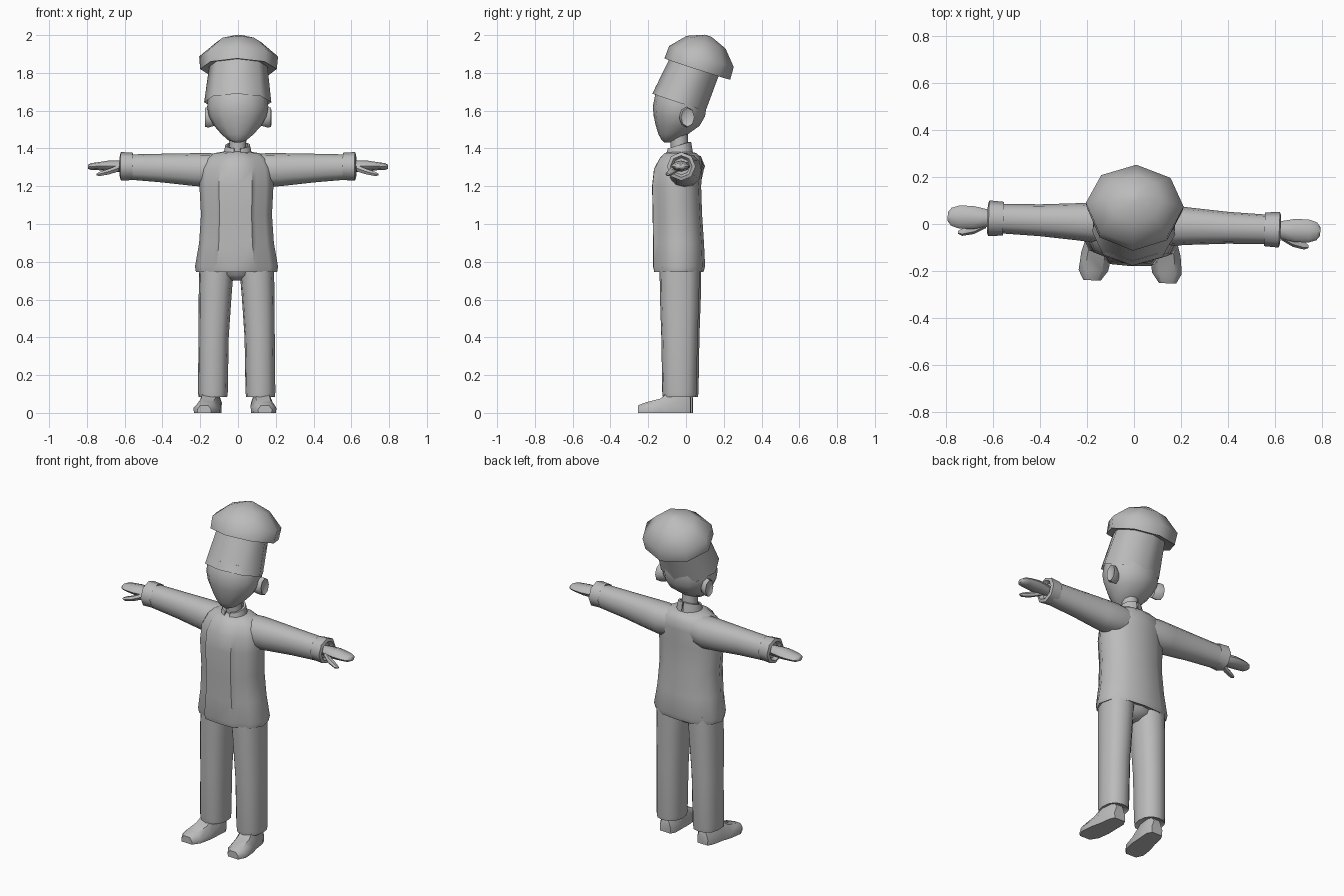
import bpy, bmesh, math
from mathutils import Vector, Matrix

cube = bpy.data.objects.get("Cube")
if cube:
    bpy.data.objects.remove(cube, do_unlink=True)

grey = bpy.data.materials.new("plain grey")
grey.use_nodes = True
grey.diffuse_color = (0.5, 0.5, 0.5, 1)
grey.node_tree.nodes["Principled BSDF"].inputs["Base Color"].default_value = (0.5, 0.5, 0.5, 1)

# The whole figure is turned slightly about the vertical axis
TURN = Matrix.Rotation(math.radians(-2.3), 4, "Z")


def loft(name, rings, caps=(True, True), side=1, shift=0.0, angle=50):
    """Skin a list of equal point rings; side=-1 mirrors in x."""
    bm = bmesh.new()
    rows = []
    for ring in rings:
        rows.append([bm.verts.new(TURN @ Vector((p[0] * side + shift, p[1], p[2]))) for p in ring])
    n = len(rows[0])
    for a, b in zip(rows, rows[1:]):
        for i in range(n):
            j = (i + 1) % n
            bm.faces.new((a[i], a[j], b[j], b[i]))
    for use, row in zip(caps, (rows[0], rows[-1])):
        if use:
            bm.faces.new(row)
    bmesh.ops.remove_doubles(bm, verts=bm.verts, dist=0.0005)
    bmesh.ops.recalc_face_normals(bm, faces=bm.faces)
    mesh = bpy.data.meshes.new(name)
    bm.to_mesh(mesh)
    bm.free()
    mesh.materials.append(grey)
    obj = bpy.data.objects.new(name, mesh)
    bpy.context.collection.objects.link(obj)
    bpy.ops.object.select_all(action="DESELECT")
    obj.select_set(True)
    bpy.context.view_layer.objects.active = obj
    bpy.ops.object.shade_smooth_by_angle(angle=math.radians(angle))
    return obj


def oval(n, centre, u, v, power=1.0):
    """Ring of n points about centre; power under 1 squares it off."""
    c, u, v = Vector(centre), Vector(u), Vector(v)
    pts = []
    for i in range(n):
        t = 2 * math.pi * i / n
        a, b = math.cos(t), math.sin(t)
        a = math.copysign(abs(a) ** power, a)
        b = math.copysign(abs(b) ** power, b)
        pts.append(c + u * a + v * b)
    return pts


def flat(n, x, y, z, rx, ry, power=1.0):
    return oval(n, (x, y, z), (0, -ry, 0), (rx, 0, 0), power)


def upright(n, x, y, z, ry, rz, power=1.0):
    return oval(n, (x, y, z), (0, ry, 0), (0, 0, rz), power)


# Jacket with a raised front panel
HALF = [(0, -1), (0.45, -0.96), (0.55, -0.74), (0.82, -0.6), (1, -0.05),
        (0.9, 0.55), (0.5, 0.93), (0, 1)]
SECTION = HALF + [(-x, y) for x, y in HALF[-2:0:-1]]
JACKET = [(0.755, 0.195, -0.04, 0.115), (0.745, 0.215, -0.038, 0.13), (0.775, 0.22, -0.037, 0.138),
          (0.9, 0.198, -0.04, 0.135), (1.05, 0.188, -0.046, 0.131), (1.2, 0.196, -0.05, 0.13),
          (1.29, 0.19, -0.042, 0.128), (1.345, 0.165, -0.03, 0.112), (1.375, 0.12, -0.03, 0.085),
          (1.385, 0.06, -0.03, 0.05)]
loft("jacket", [[(x * w, y + v * d, z) for x, v in SECTION] for z, w, y, d in JACKET], shift=-0.006)

# Trouser seat between the legs
loft("trouser_seat", [flat(12, 0, -0.03, z, w, d) for z, w, d in
                      ((0.7, 0.03, 0.05), (0.73, 0.12, 0.09), (0.79, 0.18, 0.105))], shift=-0.006)

for side, label in ((1, "left"), (-1, "right")):
    # Trouser legs
    LEG = [(0.1, 0.125, 0.06, 0.07), (0.085, 0.126, 0.076, 0.088), (0.11, 0.126, 0.079, 0.091),
           (0.4, 0.122, 0.08, 0.096), (0.62, 0.114, 0.087, 0.104), (0.79, 0.105, 0.092, 0.106)]
    loft(label + "_trouser_leg", [flat(12, x, -0.03, z, rx, ry, 0.85) for z, x, rx, ry in LEG],
         side=side, shift=-0.006)

    # Shoes: sole outline narrowing up to the instep
    def shoe_ring(y, x, w, top):
        return [(x - w, y, 0), (x + w, y, 0), (x + w * 1.05, y, top * 0.45),
                (x + w * 0.6, y, top), (x - w * 0.6, y, top), (x - w * 1.05, y, top * 0.45)]
    SHOE = [(0.03, 0.13, 0.035, 0.08), (0.0, 0.13, 0.05, 0.12), (-0.07, 0.137, 0.055, 0.12),
            (-0.13, 0.146, 0.063, 0.075), (-0.205, 0.157, 0.06, 0.056), (-0.247, 0.161, 0.035, 0.04)]
    loft(label + "_shoe", [shoe_ring(*s) for s in SHOE], side=side, shift=-0.008)

    # Sleeves and cuffs
    SLEEVE = [(0.06, 0.0, 1.29, 0.075, 0.08), (0.15, 0.0, 1.285, 0.088, 0.09),
              (0.23, 0.0, 1.288, 0.08, 0.087), (0.4, 0.0, 1.296, 0.068, 0.076),
              (0.59, 0.0, 1.302, 0.062, 0.066)]
    loft(label + "_sleeve", [upright(12, *s, 0.9) for s in SLEEVE], side=side)
    CUFF = [(0.57, 0.056), (0.557, 0.072), (0.62, 0.076), (0.626, 0.058), (0.605, 0.045)]
    loft(label + "_cuff", [upright(8, x, 0, 1.305, r, r) for x, r in CUFF], side=side)

    # Mitten hand, thumb and curled finger
    HAND = [(0.59, 0.0, 1.305, 0.03, 0.028), (0.64, 0.0, 1.306, 0.04, 0.03),
            (0.69, 0.0, 1.307, 0.05, 0.028), (0.75, 0.0, 1.306, 0.048, 0.02),
            (0.78, 0.0, 1.304, 0.038, 0.018), (0.795, 0.0, 1.303, 0.018, 0.01)]
    loft(label + "_hand", [upright(8, *s) for s in HAND], side=side)
    THUMB = [(0.63, -0.025, 1.296, 0.018, 0.02), (0.68, -0.05, 1.278, 0.02, 0.017),
             (0.73, -0.064, 1.265, 0.016, 0.013), (0.748, -0.066, 1.262, 0.006, 0.006)]
    loft(label + "_thumb", [upright(6, *s) for s in THUMB], side=side)

    # Ears: a rim with a dished middle
    EAR = [(0.125, 0.0, 0.03, 0.045), (0.158, 0.01, 0.04, 0.055), (0.175, 0.016, 0.036, 0.05),
           (0.166, 0.012, 0.02, 0.032)]
    loft(label + "_ear", [upright(8, x, y, 1.565, ry, rz) for x, y, ry, rz in EAR], side=side)

    # Standing collar, open in a V at the front
    def collar_ring(spread, z, rise):
        pts = []
        for i in range(8):
            t = math.radians(12 + 168 * i / 7)
            r = 0.058 + spread
            pts.append((r * math.sin(t) + 0.004, -0.035 - r * math.cos(t),
                        z + rise * (1 - math.cos(t)) / 2))
        return pts
    low, high = collar_ring(0.014, 1.365, 0.01), collar_ring(0.004, 1.4, 0.035)
    inner = collar_ring(-0.008, 1.4, 0.035)
    loft(label + "_collar", [[a, b, c] for a, b, c in zip(low, high, inner)], side=side)

# Neck
loft("neck", [flat(10, 0, y, z, r, r) for z, y, r in
              ((1.36, -0.03, 0.05), (1.42, -0.035, 0.046), (1.5, -0.04, 0.05))])

# Head: pointed chin widening to the brow
HEAD = [(1.432, -0.1, 0.016, 0.016), (1.445, -0.088, 0.05, 0.042), (1.475, -0.068, 0.085, 0.078),
        (1.52, -0.044, 0.125, 0.116), (1.57, -0.035, 0.153, 0.136), (1.62, -0.034, 0.162, 0.142),
        (1.7, -0.025, 0.155, 0.135), (1.76, 0.0, 0.12, 0.105)]
loft("head", [flat(12, 0, y, z, rx, ry) for z, y, rx, ry in HEAD], angle=70)

# Tall hat, leaning back: band and puffed crown share one axis
LEAN = math.radians(18)
AXIS = Vector((0, math.sin(LEAN), math.cos(LEAN)))
FRONT = Vector((0, -math.cos(LEAN), math.sin(LEAN)))
CROWN = Vector((0, 0.06, 1.82))


def hat_ring(h, rx, ry, slide=0.0):
    return oval(8, CROWN + AXIS * h + FRONT * slide, FRONT * ry, (rx, 0, 0))


loft("hat_band", [hat_ring(-0.15, 0.155, 0.13, 0.05), hat_ring(-0.197, 0.178, 0.148, 0.038),
                  hat_ring(0.03, 0.152, 0.137, 0.017)], angle=60)
loft("hat_crown", [hat_ring(0.012, 0.14, 0.13), hat_ring(0, 0.203, 0.183), hat_ring(0.07, 0.209, 0.18),
                   hat_ring(0.15, 0.118, 0.108), hat_ring(0.185, 0.02, 0.02)], angle=60)
